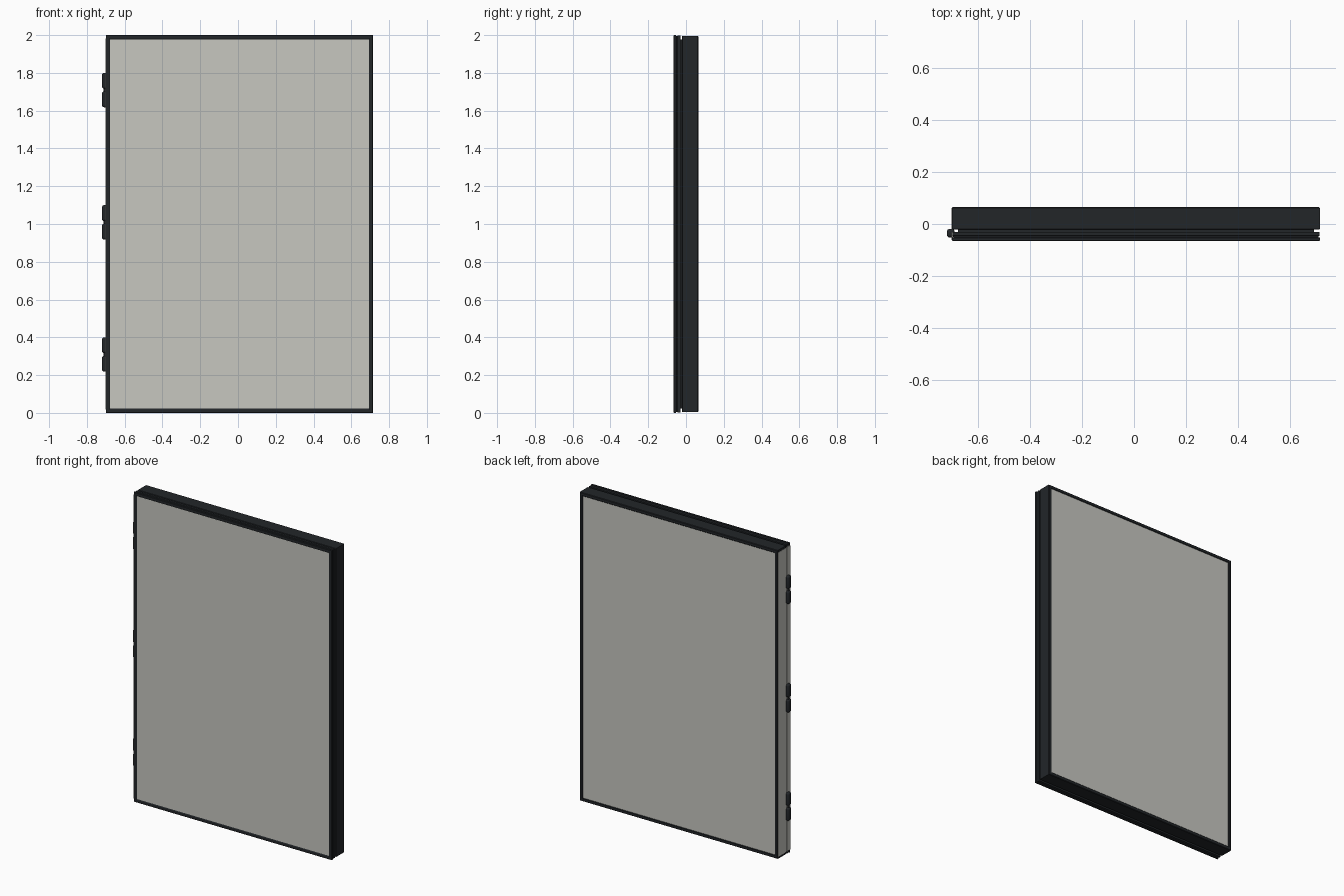
import bpy, bmesh
from math import radians

if "Cube" in bpy.data.objects:
    bpy.data.objects.remove(bpy.data.objects["Cube"])


def material(name, rgb):
    m = bpy.data.materials.new(name)
    m.diffuse_color = (*rgb, 1)
    m.use_nodes = True
    m.node_tree.nodes["Principled BSDF"].inputs["Base Color"].default_value = m.diffuse_color
    return m


DARK = material("dark_metal", (0.016, 0.019, 0.022))
PANEL = material("warm_grey_panel", (0.57, 0.57, 0.53))


def add_object(name, bm, mat):
    bmesh.ops.recalc_face_normals(bm, faces=bm.faces)
    mesh = bpy.data.meshes.new(name)
    bm.to_mesh(mesh)
    bm.free()
    mesh.materials.append(mat)
    ob = bpy.data.objects.new(name, mesh)
    bpy.context.collection.objects.link(ob)
    return ob


def box(name, x, y, z, mat):
    bm = bmesh.new()
    bmesh.ops.create_cube(bm, size=1)
    for v in bm.verts:
        for i, (lo, hi) in enumerate((x, y, z)):
            v.co[i] = lo if v.co[i] < 0 else hi
    return add_object(name, bm, mat)


def frame(name, x, z, profile, mat):
    """Mitred rectangular frame; profile = (inset from outer edge, y) loop."""
    bm = bmesh.new()
    loops = []
    for d, y in profile:
        x0, x1, z0, z1 = x[0] + d, x[1] - d, z[0] + d, z[1] - d
        loops.append([bm.verts.new((px, y, pz)) for px, pz in
                      ((x0, z0), (x1, z0), (x1, z1), (x0, z1))])
    n = len(loops)
    for i in range(n):
        a, b = loops[i], loops[(i + 1) % n]
        for k in range(4):
            j = (k + 1) % 4
            bm.faces.new((a[k], a[j], b[j], b[k]))
    return add_object(name, bm, mat)


L, R = -0.70, 0.715

# Door frame: front lip, groove round the edge, chamfer down to the panel
frame("door_frame", (L, R), (0, 2),
      [(0.002, -0.065), (0, -0.063), (0, -0.053), (0.005, -0.051),
       (0.005, -0.047), (0.002, -0.045), (0.002, -0.030), (0.03, -0.030),
       (0.03, -0.061), (0.022, -0.062), (0.017, -0.065)], DARK)
box("door_front_panel", (L + 0.02, R - 0.02), (-0.0625, -0.058), (0.022, 1.978), PANEL)

# Rear casing frame and its back panel
frame("casing_frame", (L, R), (0.004, 1.996),
      [(0.003, -0.022), (0, -0.019), (0, 0.062), (0.003, 0.065),
       (0.018, 0.065), (0.022, 0.062), (0.03, 0.062), (0.03, -0.022)], DARK)
box("casing_back_panel", (L + 0.02, R - 0.02), (0.058, 0.0625), (0.025, 1.975), PANEL)

# Seal between door and casing
frame("door_seal", (L, R), (0, 2),
      [(0.022, -0.031), (0.022, -0.021), (0.04, -0.021), (0.04, -0.031)], DARK)

# Grey cover plates on the hinge side
box("door_side_plate", (L - 0.002, L + 0.004), (-0.062, -0.030), (0.018, 1.982), PANEL)
box("casing_side_plate", (L - 0.002, L + 0.004), (-0.021, 0.062), (0.018, 1.982), PANEL)

# Three hinges, each with two rounded knuckles and a pin
for i, zc in enumerate((0.31, 1.01, 1.71)):
    for side, z0, z1 in (("lower", zc - 0.092, zc - 0.008), ("upper", zc + 0.006, zc + 0.09)):
        k = box(f"hinge_{i}_{side}_knuckle", (-0.72, -0.69), (-0.052, -0.019), (z0, z1), DARK)
        bev = k.modifiers.new("round", 'BEVEL')
        bev.width, bev.segments = 0.011, 4
        bpy.context.view_layer.objects.active = k
        k.select_set(True)
        bpy.ops.object.shade_smooth_by_angle(angle=radians(40))
        k.select_set(False)
    bm = bmesh.new()
    bmesh.ops.create_cone(bm, cap_ends=True, segments=16, radius1=0.006, radius2=0.006, depth=0.12)
    bmesh.ops.translate(bm, verts=bm.verts, vec=(-0.706, -0.035, zc))
    add_object(f"hinge_{i}_pin", bm, DARK)
